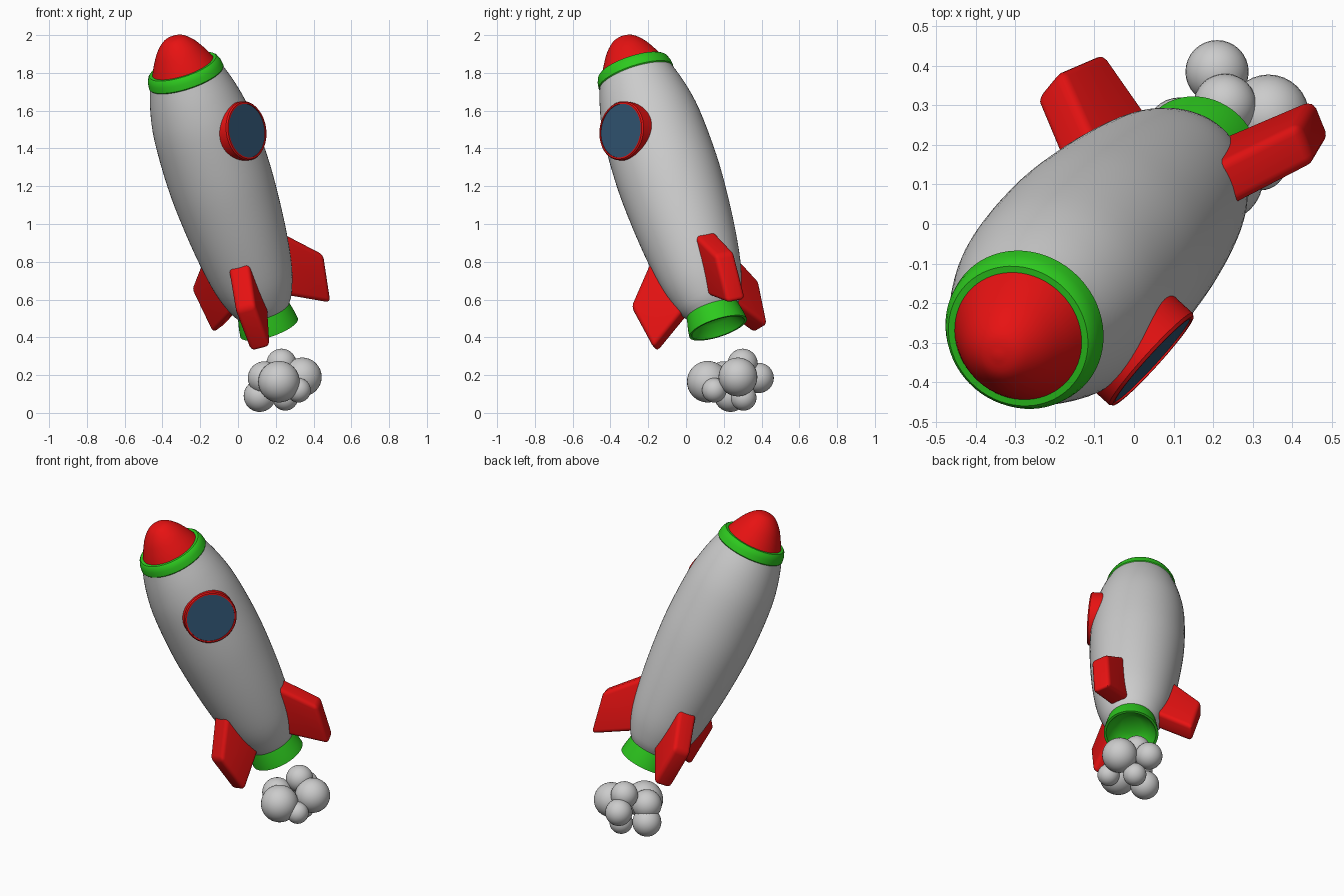
import bpy, bmesh, math
from mathutils import Matrix, Vector

if "Cube" in bpy.data.objects:
    bpy.data.objects.remove(bpy.data.objects["Cube"])

# Tilted rocket frame: local z runs nozzle -> nose, local x points at the window
BASE = Vector((0.165, 0.17, 0.45))
axis = Vector((-0.30, -0.297, 0.907)).normalized()
side = Vector((1, -1, 0)).normalized()
side = Matrix.Rotation(math.radians(5), 3, axis) @ (side - axis * side.dot(axis)).normalized()
up = axis.cross(side)
FRAME = Matrix.Translation(BASE) @ Matrix((side, up, axis)).transposed().to_4x4()


def material(name, rgb):
    m = bpy.data.materials.new(name)
    m.diffuse_color = (*rgb, 1)
    m.use_nodes = True
    m.node_tree.nodes["Principled BSDF"].inputs["Base Color"].default_value = m.diffuse_color
    return m


RED = material("red", (0.8, 0.006, 0.006))
GREEN = material("green", (0.026, 0.58, 0.013))
GLASS = material("glass", (0.03, 0.09, 0.17))


def finish(bm, name, matrix, mat=None, angle=35):
    bmesh.ops.recalc_face_normals(bm, faces=bm.faces)
    mesh = bpy.data.meshes.new(name)
    bm.to_mesh(mesh)
    bm.free()
    ob = bpy.data.objects.new(name, mesh)
    bpy.context.collection.objects.link(ob)
    ob.matrix_world = matrix
    if mat:
        mesh.materials.append(mat)
    bpy.ops.object.select_all(action='DESELECT')
    ob.select_set(True)
    bpy.context.view_layer.objects.active = ob
    bpy.ops.object.shade_smooth_by_angle(angle=math.radians(angle))
    return ob


def smooth_profile(pts, steps=4):
    """Catmull-Rom curve through the profile points."""
    p = [Vector(q) for q in pts]
    p = [2 * p[0] - p[1]] + p + [2 * p[-1] - p[-2]]
    out = []
    for a, b, c, d in zip(p, p[1:], p[2:], p[3:]):
        for i in range(steps):
            t = i / steps
            out.append(0.5 * (2 * b + (c - a) * t + (2 * a - 5 * b + 4 * c - d) * t * t
                              + (3 * b - a - 3 * c + d) * t ** 3))
    return [tuple(v) for v in out] + [pts[-1]]


def lathe(name, profile, mat=None, matrix=FRAME, closed=False, n=64):
    bm = bmesh.new()
    vs = [bm.verts.new((r, 0, z)) for r, z in profile]
    es = [bm.edges.new(pair) for pair in zip(vs, vs[1:])]
    if closed:
        es.append(bm.edges.new((vs[-1], vs[0])))
    bmesh.ops.spin(bm, geom=vs + es, axis=(0, 0, 1), cent=(0, 0, 0),
                   angle=math.tau, steps=n, use_duplicate=False)
    bmesh.ops.remove_doubles(bm, verts=bm.verts, dist=1e-5)
    return finish(bm, name, matrix, mat)


# Hull
hull = smooth_profile([(0.135, 0.09), (0.172, 0.15), (0.215, 0.28), (0.246, 0.47), (0.268, 0.7),
                       (0.277, 0.92), (0.266, 1.18), (0.236, 1.35), (0.19, 1.5)])
lathe("hull", [(0, 0.09)] + hull + [(0, 1.5)])

# Collar and nose
lathe("nose_collar", [(0.17, 1.45), (0.2, 1.455), (0.207, 1.465), (0.203, 1.495),
                      (0.193, 1.52), (0.185, 1.527), (0.15, 1.527)], GREEN, closed=True)
nose = smooth_profile([(0.174, 1.515), (0.145, 1.575), (0.105, 1.64), (0.055, 1.687), (0, 1.7)])
lathe("nose_cone", [(0, 1.515)] + nose, RED)

# Hollow exhaust nozzle
lathe("nozzle", [(0, 0.085), (0.06, 0.085), (0.11, 0.06), (0.146, 0), (0.16, 0),
                 (0.155, 0.04), (0.14, 0.11), (0, 0.11)], GREEN)

# Porthole facing local x
PORT = (FRAME @ Matrix.Translation((0, 0.01, 1.115))
        @ Matrix.Rotation(math.radians(86), 4, 'Y'))
lathe("window_rim", [(0.135, 0.19), (0.157, 0.19), (0.157, 0.28), (0.151, 0.288),
                     (0.143, 0.288), (0.143, 0.279), (0.135, 0.279)], RED, PORT, closed=True)
lathe("window_glass", [(0, 0.26), (0.145, 0.26), (0.145, 0.283), (0, 0.283)], GLASS, PORT)


# Three fins, wedge-shaped plates with rounded edges
def fin(name, degrees):
    outline = [(0.19, 0.5, 0.058), (0.4, 0.265, 0.055), (0.355, 0.005, 0.055), (0.1, 0.165, 0.058)]
    bm = bmesh.new()
    a = [bm.verts.new((r, -t, z)) for r, z, t in outline]
    b = [bm.verts.new((r, t, z)) for r, z, t in outline]
    bm.faces.new(a)
    bm.faces.new(b[::-1])
    for i in range(4):
        j = (i + 1) % 4
        bm.faces.new((a[i], b[i], b[j], a[j]))
    outer = [e for e in bm.edges if max(v.co.x for v in e.verts) > 0.3]
    bmesh.ops.bevel(bm, geom=outer, offset=0.024, segments=4, profile=0.5, affect='EDGES')
    finish(bm, name, FRAME @ Matrix.Rotation(math.radians(degrees), 4, 'Z'), RED)


for i in range(3):
    fin(f"fin_{i + 1}", 60 + 120 * i)

# Smoke puffs: x, y, z, radius
PUFFS = [(0.217, 0.115, 0.165, 0.11), (0.34, 0.275, 0.19, 0.103), (0.23, 0.3, 0.26, 0.08),
         (0.21, 0.385, 0.185, 0.08), (0.14, 0.2, 0.185, 0.088), (0.115, 0.235, 0.09, 0.085),
         (0.32, 0.15, 0.12, 0.065), (0.25, 0.305, 0.08, 0.068)]
for i, (x, y, z, r) in enumerate(PUFFS):
    bm = bmesh.new()
    bmesh.ops.create_uvsphere(bm, u_segments=32, v_segments=16, radius=r)
    finish(bm, f"smoke_puff_{i + 1}", Matrix.Translation((x, y, z)))
